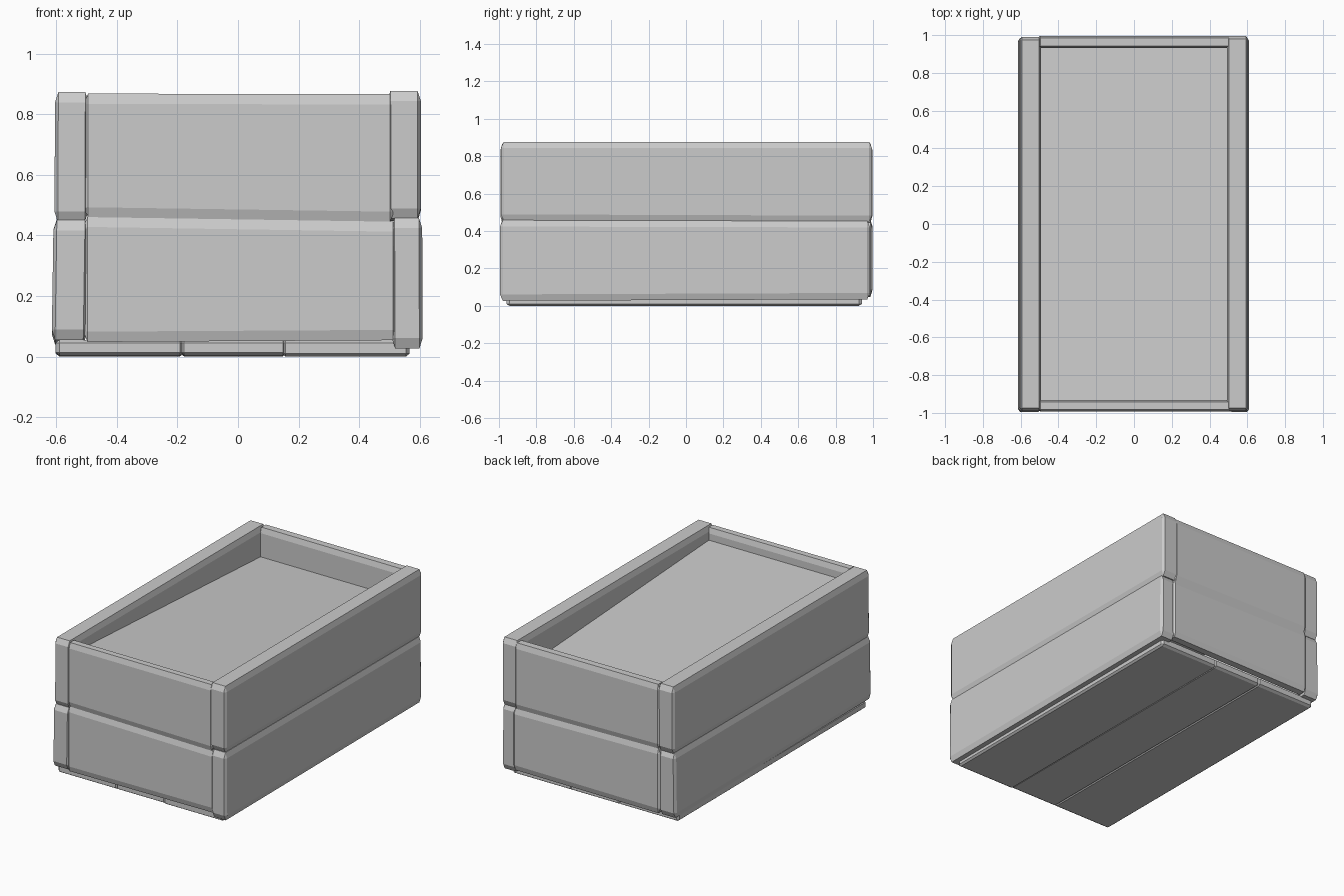
import bpy

old = bpy.data.objects.get("Cube")
if old:
    bpy.data.objects.remove(old, do_unlink=True)

grey = bpy.data.materials.new("plain_grey")
grey.use_nodes = True
colour = (0.6, 0.6, 0.6, 1)
grey.diffuse_color = colour
grey.node_tree.nodes["Principled BSDF"].inputs["Base Color"].default_value = colour


def plank(name, x, y, low, high, axis=1, chamfer=(0.011, 0.016, 0.034), lean=0.0):
    """Board with a different chamfer per axis; low/high are edge heights at both ends."""
    # The bevel acts before object scale, so the scale makes it uneven
    sx, sy, sz = [c / max(chamfer) for c in chamfer]
    verts = []
    for i in (0, 1):
        for j in (0, 1):
            end = (i, j)[axis]
            for k, z in enumerate((low[end], high[end])):
                verts.append(((x[i] + lean * k) / sx, y[j] / sy, z / sz))
    faces = [(0, 1, 3, 2), (4, 6, 7, 5), (0, 4, 5, 1),
             (2, 3, 7, 6), (0, 2, 6, 4), (1, 5, 7, 3)]
    mesh = bpy.data.meshes.new(name)
    mesh.from_pydata(verts, [], faces)
    mesh.materials.append(grey)
    obj = bpy.data.objects.new(name, mesh)
    obj.scale = (sx, sy, sz)
    bpy.context.collection.objects.link(obj)
    mod = obj.modifiers.new("worn_edges", "BEVEL")
    mod.width = max(chamfer)
    mod.segments = 1
    mod.limit_method = "NONE"


# Long side boards, two per side
plank("lower_side_left", (0.508, 0.61), (-0.995, 0.985), (0.027, 0.035), (0.458, 0.453), lean=-0.002)
plank("upper_side_left", (0.492, 0.604), (-0.99, 0.995), (0.455, 0.448), (0.877, 0.877))
plank("lower_side_right", (-0.615, -0.5), (-0.995, 0.985), (0.055, 0.04), (0.45, 0.453), lean=0.006)
plank("upper_side_right", (-0.606, -0.495), (-0.99, 0.99), (0.444, 0.448), (0.873, 0.873), lean=0.002)

# Short end boards between the sides, front and back
for end, y in (("front", (-0.992, -0.933)), ("back", (0.932, 0.996))):
    for level, x, low, high in (
            ("lower", (-0.51, 0.525), (0.048, 0.054), (0.462, 0.446)),
            ("upper", (-0.508, 0.515), (0.459, 0.444), (0.868, 0.866))):
        plank(level + "_end_" + end, x, y, low, high, axis=0, chamfer=(0.013, 0.01, 0.034))

# Bottom boards, tightly butted
for i, (x0, x1) in enumerate(((-0.602, -0.18), (-0.19, 0.16), (0.145, 0.567))):
    plank("bottom_board_%d" % (i + 1), (x0, x1), (-0.96, 0.94),
          (0.004 * (i < 2), 0), (0.055, 0.055), chamfer=(0.012, 0.016, 0.01))

# Flat panel inside, sloping down towards the back
plank("inner_panel", (-0.52, 0.52), (-0.95, 0.95), (0.77, 0.66), (0.79, 0.682),
      chamfer=(0.004, 0.004, 0.004))
